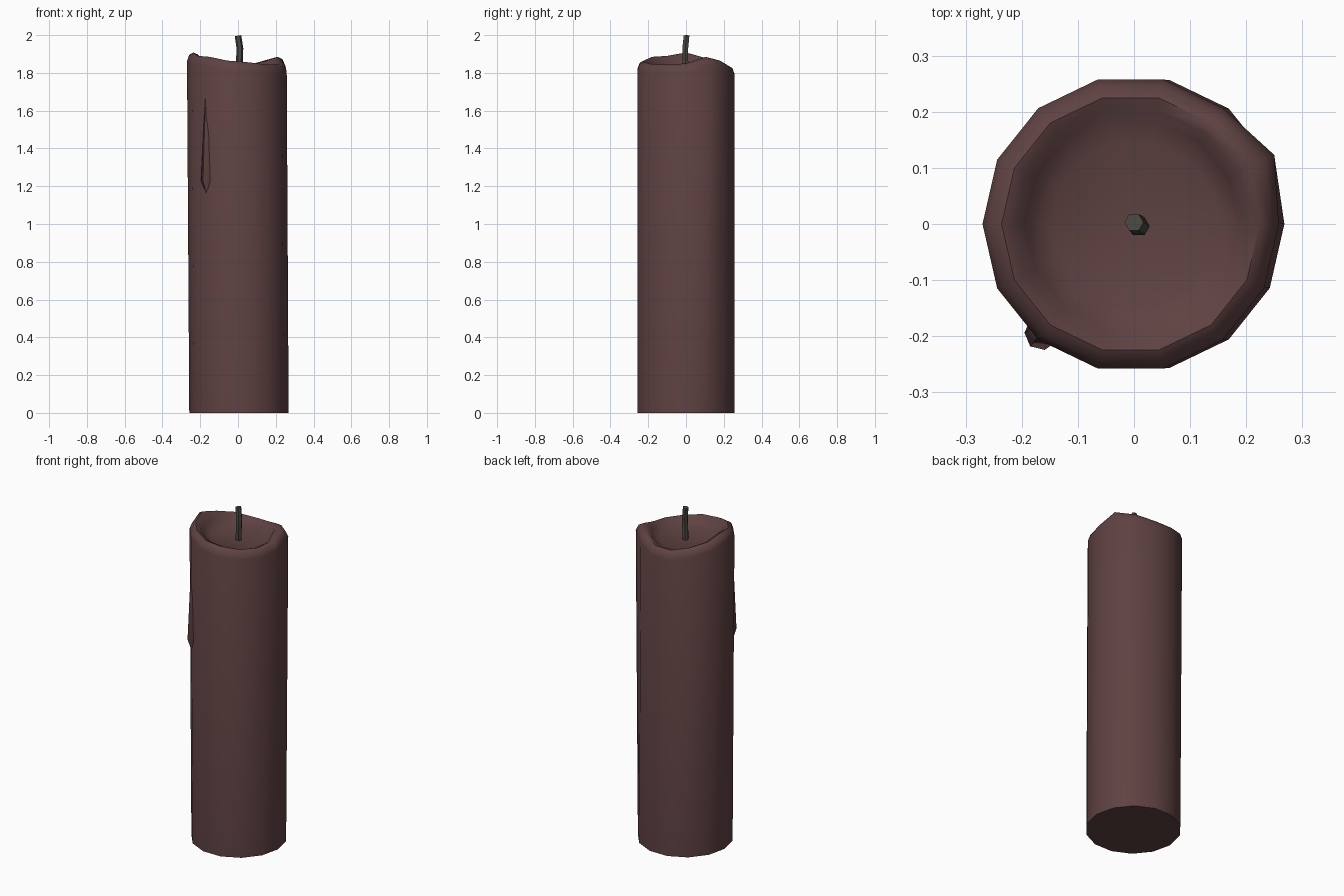
import bpy, math

if "Cube" in bpy.data.objects:
    bpy.data.objects.remove(bpy.data.objects["Cube"])

def material(name, rgb):
    m = bpy.data.materials.new(name)
    m.diffuse_color = (*rgb, 1)
    m.use_nodes = True
    m.node_tree.nodes["Principled BSDF"].inputs["Base Color"].default_value = m.diffuse_color
    return m

WAX = material("dark red wax", (0.115, 0.054, 0.054))
CHAR = material("charred grey", (0.07, 0.067, 0.055))

def loft(name, rings, mat, angle):
    """Skin a stack of equal-length closed rings and cap both ends."""
    n = len(rings[0])
    verts = [p for r in rings for p in r]
    faces = [tuple(range(n))[::-1]]
    for k in range(len(rings) - 1):
        for i in range(n):
            j = (i + 1) % n
            faces.append((k*n + i, k*n + j, k*n + n + j, k*n + n + i))
    faces.append(tuple(range((len(rings) - 1)*n, len(rings)*n)))
    me = bpy.data.meshes.new(name)
    me.from_pydata(verts, [], faces)
    me.materials.append(mat)
    ob = bpy.data.objects.new(name, me)
    bpy.context.collection.objects.link(ob)
    bpy.ops.object.select_all(action='DESELECT')
    bpy.context.view_layer.objects.active = ob
    ob.select_set(True)
    bpy.ops.object.shade_smooth_by_angle(angle=math.radians(angle))
    return ob

# Candle body: 14 sides, slight lean, uneven melted rim around a shallow pool
N = 14
RIM = [1.85, 1.885, 1.865, 1.838, 1.838, 1.86, 1.88, 1.908,
       1.89, 1.885, 1.865, 1.857, 1.846, 1.844]

def ring(r, cx, height, bulge=0.0):
    pts = []
    for i in range(N):
        a = 2*math.pi*i/N
        rr = r + (bulge if i == 1 else 0)
        pts.append((cx + rr*math.cos(a), rr*math.sin(a), height(i)))
    return pts

rings = [ring(0.263, 0.005, lambda i: 0),
         ring(0.264, -0.006, lambda i: RIM[i] - 0.045, 0.02),
         ring(0.252, -0.006, lambda i: RIM[i] - 0.012, 0.015),
         ring(0.230, -0.006, lambda i: RIM[i], 0.008),
         ring(0.208, -0.006, lambda i: RIM[i] - 0.010),
         ring(0.190, -0.004, lambda i: 0.4*RIM[i] + 0.6*1.81),
         ring(0.150, 0.0, lambda i: 1.812),
         ring(0.020, 0.0, lambda i: 1.803)]
loft("candle_body", rings, WAX, 50)

# Wax drip running down the front left, widest near its lower end
a = math.radians(229.7)
out, side = (math.cos(a), math.sin(a)), (-math.sin(a), math.cos(a))

def drip_ring(z, r, w):
    prof = [(0.235, -w), (r - 0.012, -w*0.7), (r, 0), (r - 0.012, w*0.7), (0.235, w)]
    return [(out[0]*p + side[0]*s, out[1]*p + side[1]*s, z) for p, s in prof]

loft("wax_drip", [drip_ring(1.14, 0.256, 0.010), drip_ring(1.23, 0.286, 0.034),
                  drip_ring(1.50, 0.274, 0.026), drip_ring(1.78, 0.262, 0.014)], WAX, 50)

# Bent wick: six sides
path = [(0.004, 0.0, 1.79, 0.018), (0.008, -0.004, 1.87, 0.018),
        (0.010, -0.004, 1.93, 0.018), (0.0, 0.003, 1.997, 0.017)]
loft("wick", [[(x + r*math.cos(math.pi*k/3), y + r*math.sin(math.pi*k/3),
                z + (0.003*math.cos(math.pi*k/3) if z > 1.95 else 0))
               for k in range(6)] for x, y, z, r in path], CHAR, 50)
